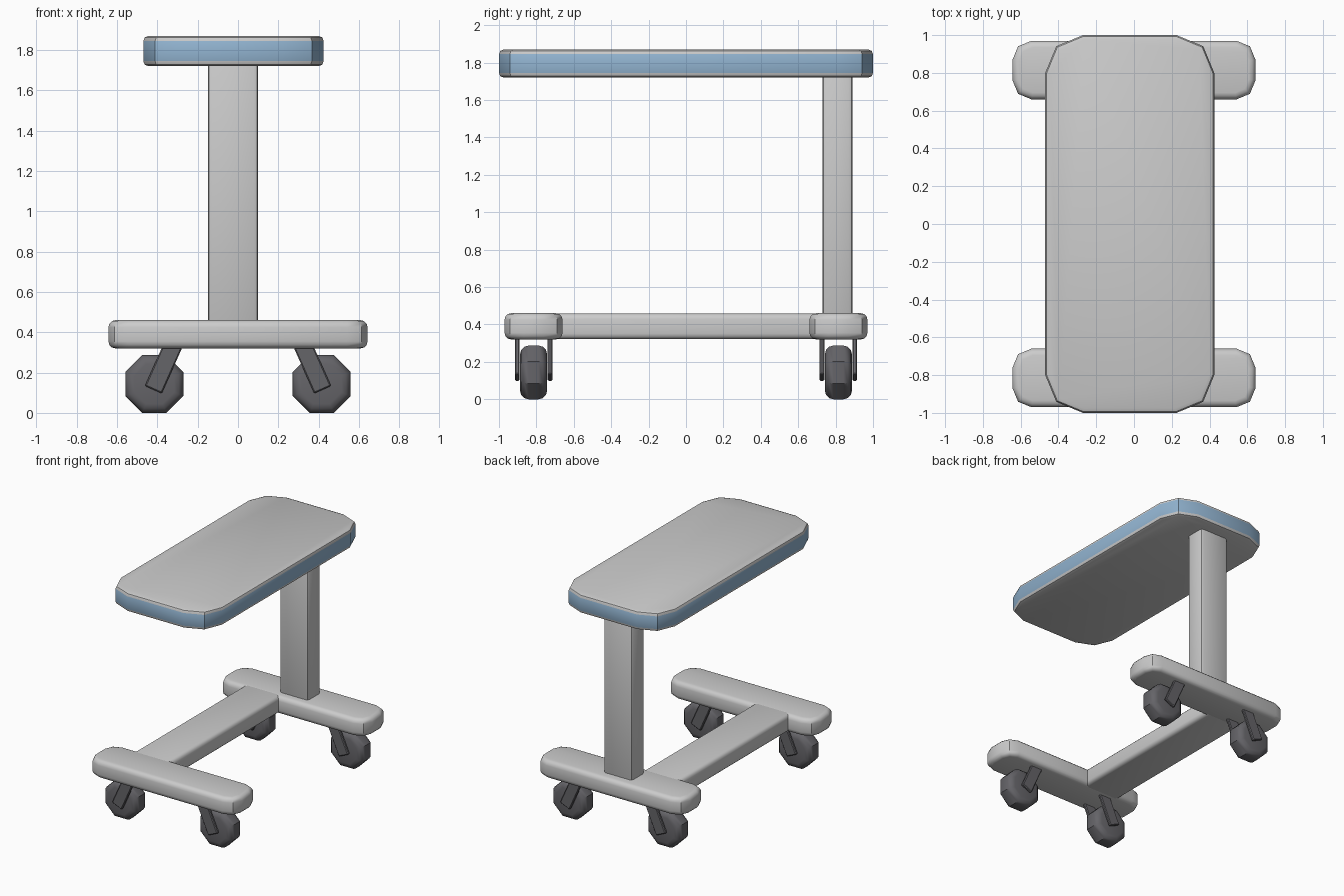
import bpy, bmesh, math
from mathutils import Matrix

if "Cube" in bpy.data.objects:
    bpy.data.objects.remove(bpy.data.objects["Cube"])


def material(name, rgb):
    m = bpy.data.materials.new(name)
    m.diffuse_color = (*rgb, 1)
    m.use_nodes = True
    m.node_tree.nodes["Principled BSDF"].inputs["Base Color"].default_value = m.diffuse_color
    return m


GREY = material("light grey", (0.60, 0.60, 0.60))
BLUE = material("soft blue", (0.29, 0.46, 0.64))
DARK = material("dark grey", (0.13, 0.128, 0.14))


def prism(name, outline, depth, bevel, segments, mat, matrix=Matrix()):
    """Extrude an XY outline along z, round its rim, then place it."""
    bm = bmesh.new()
    face = bm.faces.new([bm.verts.new((x, y, 0)) for x, y in outline])
    ext = bmesh.ops.extrude_face_region(bm, geom=[face])
    for v in ext["geom"]:
        if isinstance(v, bmesh.types.BMVert):
            v.co.z += depth
    bmesh.ops.recalc_face_normals(bm, faces=bm.faces[:])
    if bevel:
        rim = [e for e in bm.edges if e.calc_face_angle(0) > math.radians(60)]
        bmesh.ops.bevel(bm, geom=rim, offset=bevel, segments=segments,
                        profile=0.5, affect='EDGES')
    bm.transform(matrix)
    bmesh.ops.recalc_face_normals(bm, faces=bm.faces[:])
    me = bpy.data.meshes.new(name)
    bm.to_mesh(me)
    bm.free()
    me.materials.append(mat)
    ob = bpy.data.objects.new(name, me)
    bpy.context.collection.objects.link(ob)
    bpy.ops.object.select_all(action='DESELECT')
    ob.select_set(True)
    bpy.context.view_layer.objects.active = ob
    bpy.ops.object.shade_smooth_by_angle(angle=math.radians(32))
    return ob


def rounded_rect(x0, x1, y0, y1, r):
    """Rectangle whose corners are arcs of two segments."""
    pts = []
    for cx, cy, start in ((x1 - r, y1 - r, 0), (x0 + r, y1 - r, 90),
                          (x0 + r, y0 + r, 180), (x1 - r, y0 + r, 270)):
        for k in range(3):
            a = math.radians(start + 45 * k)
            pts.append((cx + r * math.cos(a), cy + r * math.sin(a)))
    return pts


def rect(x0, x1, y0, y1):
    return [(x0, y0), (x1, y0), (x1, y1), (x0, y1)]


def up(z):
    return Matrix.Translation((0, 0, z))


# table top with a blue edge band
top = prism("table_top", rounded_rect(-0.47, 0.425, -1, 1, 0.2), 0.15, 0.025, 2,
            GREY, up(1.72))
top.data.materials.append(BLUE)
for p in top.data.polygons:
    p.material_index = int(abs(p.normal.z) < 0.1)

# column
prism("column", rect(-0.15, 0.10, 0.73, 0.89), 1.34, 0.022, 2, GREY, up(0.41))

# side beam joining the two foot bars
prism("base_beam", rect(-0.43, -0.11, -0.78, 0.78), 0.138, 0.03, 3, GREY, up(0.321))

# outline of a caster wheel: octagon standing on a flat
R = 0.1435 / math.cos(math.pi / 8)
octagon = [(R * math.cos(math.pi / 8 + k * math.pi / 4),
            R * math.sin(math.pi / 8 + k * math.pi / 4)) for k in range(8)]
stand = Matrix.Rotation(math.pi / 2, 4, 'X')    # outline upright, depth to -y

for side, yc in (("front", -0.815), ("back", 0.815)):
    # foot bar
    prism(side + "_foot_bar", rounded_rect(-0.643, 0.643, yc - 0.155, yc + 0.155, 0.1),
          0.14, 0.035, 3, GREY, up(0.32))
    for hand, s in (("left", -1), ("right", 1)):
        tag = side + "_" + hand
        # wheel
        prism(tag + "_wheel", octagon, 0.144, 0.045, 3, DARK,
              Matrix.Translation((s * 0.415, yc + 0.072, 0.1435)) @ stand)
        # slanted fork plates on both sides of the wheel
        for n, dy in (("fork_front", -0.0755), ("fork_back", 0.1005)):
            prism(tag + "_" + n, rect(-0.046, 0.046, 0, 0.26), 0.025, 0.006, 1, DARK,
                  Matrix.Translation((s * 0.42, yc + dy, 0.115))
                  @ Matrix.Rotation(s * math.radians(-24), 4, 'Y') @ stand)
